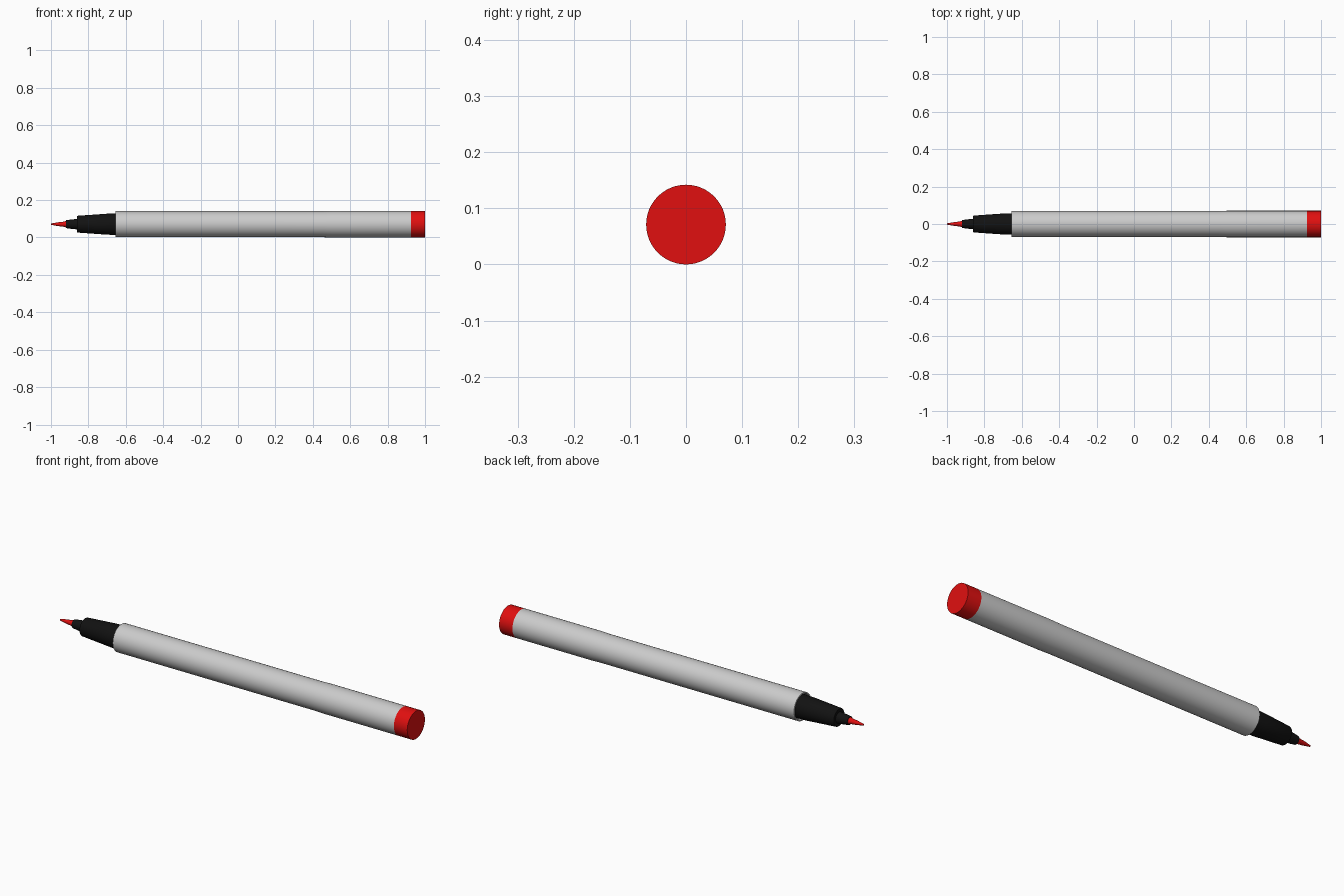
import bpy, bmesh, math

if "Cube" in bpy.data.objects:
    bpy.data.objects.remove(bpy.data.objects["Cube"])

AXIS_Z = 0.071
SIDES = 48

def material(name, rgb):
    m = bpy.data.materials.new(name)
    m.diffuse_color = (*rgb, 1)
    m.use_nodes = True
    m.node_tree.nodes["Principled BSDF"].inputs["Base Color"].default_value = m.diffuse_color
    return m

red = material("red", (0.75, 0.005, 0.005))
black = material("black", (0.006, 0.006, 0.006))
grey = material("light grey", (0.6, 0.6, 0.6))

def lathe(name, profile, mat):
    """Revolve (x, radius) points around the pen axis; radius 0 makes a pole."""
    bm = bmesh.new()
    rings = []
    for x, r in profile:
        n = SIDES if r > 0 else 1
        rings.append([bm.verts.new((x, r * math.cos(2 * math.pi * i / SIDES),
                                    AXIS_Z + r * math.sin(2 * math.pi * i / SIDES)))
                      for i in range(n)])
    for a, b in zip(rings, rings[1:]):
        for i in range(SIDES):
            j = (i + 1) % SIDES
            quad = [a[i % len(a)], a[j % len(a)], b[j % len(b)], b[i % len(b)]]
            bm.faces.new(list(dict.fromkeys(quad)))
    bmesh.ops.recalc_face_normals(bm, faces=bm.faces)
    mesh = bpy.data.meshes.new(name)
    bm.to_mesh(mesh)
    bm.free()
    mesh.materials.append(mat)
    ob = bpy.data.objects.new(name, mesh)
    bpy.context.collection.objects.link(ob)
    bpy.ops.object.select_all(action='DESELECT')
    ob.select_set(True)
    bpy.context.view_layer.objects.active = ob
    bpy.ops.object.shade_smooth_by_angle(angle=math.radians(30))
    return ob

# Barrel with a shallow open front rim
lathe("barrel", [(-0.64, 0), (-0.64, 0.062), (-0.655, 0.063), (-0.655, 0.0695),
                 (0.45, 0.0695), (0.5, 0.071), (0.925, 0.071), (0.925, 0)], grey)

# End plug
lathe("end_plug", [(0.925, 0), (0.925, 0.071), (1.0, 0.071), (1.0, 0)], red)

# Tapered grip with stepped nose
lathe("grip", [(-0.64, 0), (-0.64, 0.058), (-0.70, 0.056), (-0.857, 0.045),
               (-0.86, 0.043), (-0.86, 0.028), (-0.89, 0.025), (-0.92, 0.021),
               (-0.92, 0)], black)

# Nib
lathe("nib", [(-0.915, 0), (-0.915, 0.018), (-0.935, 0.013), (-0.96, 0.0105),
              (-0.985, 0.006), (-0.998, 0.004), (-1.0, 0)], red)
